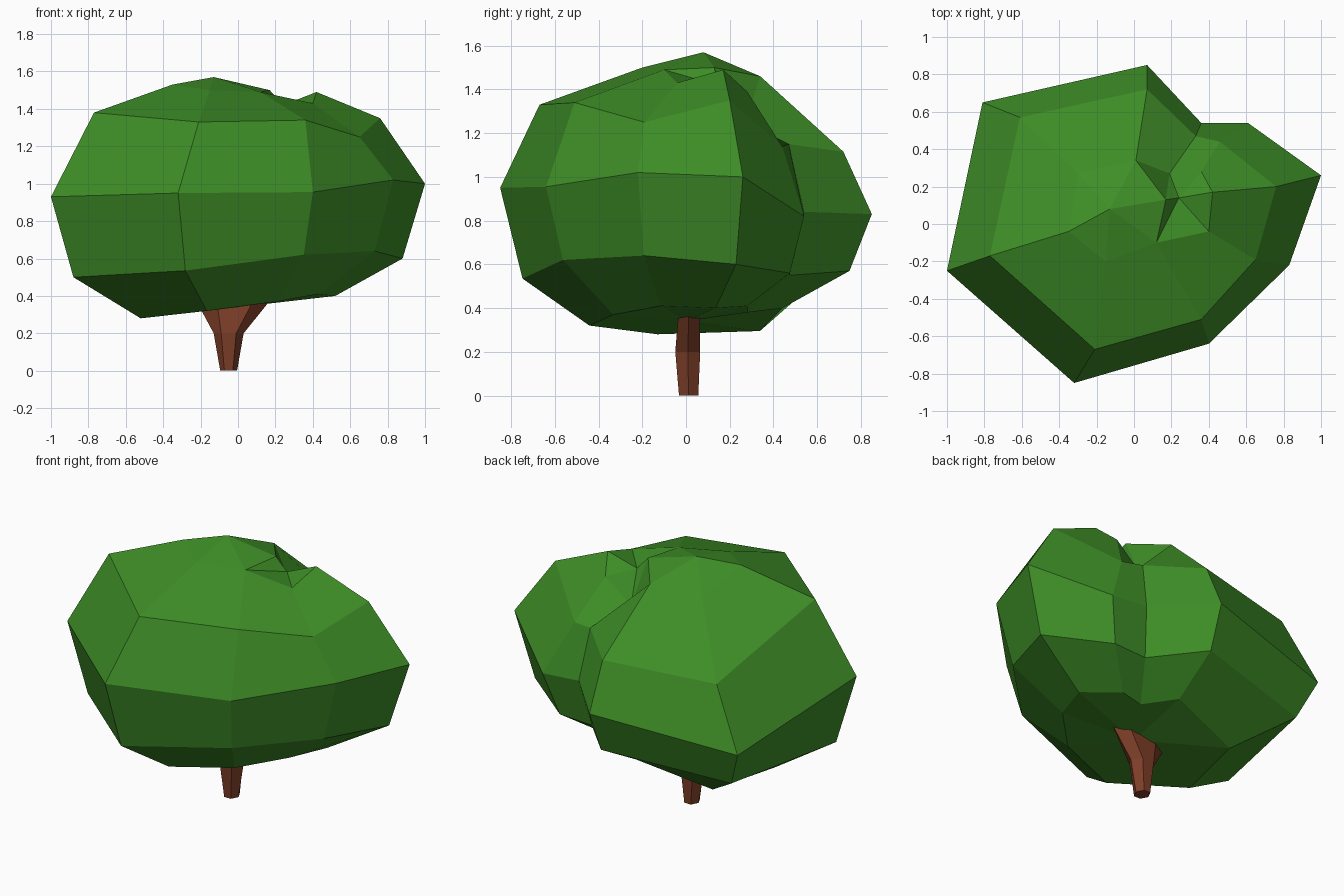
import bpy, bmesh, math

if "Cube" in bpy.data.objects:
    bpy.data.objects.remove(bpy.data.objects["Cube"])


def material(name, rgb):
    m = bpy.data.materials.new(name)
    m.diffuse_color = (*rgb, 1.0)
    m.use_nodes = True
    m.node_tree.nodes["Principled BSDF"].inputs["Base Color"].default_value = m.diffuse_color
    return m


def add_object(name, bm, mat):
    bmesh.ops.recalc_face_normals(bm, faces=bm.faces)
    me = bpy.data.meshes.new(name)
    bm.to_mesh(me)
    bm.free()
    me.materials.append(mat)
    ob = bpy.data.objects.new(name, me)
    bpy.context.collection.objects.link(ob)
    return ob


def loft(bm, rings):
    """Bridge equally sized rings with quads; returns the vertex rings."""
    vr = [[bm.verts.new(p) for p in r] for r in rings]
    for a, b in zip(vr, vr[1:]):
        n = len(a)
        for i in range(n):
            j = (i + 1) % n
            bm.faces.new((a[i], a[j], b[j], b[i]))
    return vr


leaf_green = material("leaf_green", (0.048, 0.27, 0.02))
bark_brown = material("bark_brown", (0.205, 0.048, 0.021))

# Crown outline at its widest, with the notch at the back right
equator = [(-1, -.25, .93), (-.32, -.85, .95), (.40, -.64, .955),
           (.83, -.22, 1.02), (1, .26, 1.0), (.61, .54, .82),
           (.36, .54, .84), (.07, .85, .83), (-.81, .65, .73)]
# Shoulder and top rings
shoulder = [(-.77, -.17, 1.38), (-.21, -.67, 1.33), (.36, -.51, 1.34),
            (.65, -.19, 1.25), (.76, .20, 1.35), (.46, .44, 1.14),
            (.33, .47, 1.15), (.07, .72, 1.115), (-.61, .57, 1.09)]
top = [(-.35, -.04, 1.53), (-.15, -.20, 1.50), (.12, -.10, 1.49),
       (.40, -.04, 1.43), (.42, .17, 1.49), (.36, .28, 1.39),
       (.19, .27, 1.25), (.01, .34, 1.46), (-.30, .27, 1.43)]


# Underside rings: the outline drawn in, at given heights
def shrink(s, heights):
    return [(x * s, y * s, h) for (x, y, _), h in zip(equator, heights)]


lower = shrink(.88, [.50, .535, .62, .64, .60, .56, .55, .57, .50])
bottom = shrink(.52, [.28, .32, .37, .41, .40, .41, .38, .40, .295])

bm = bmesh.new()
rings = loft(bm, [bottom, lower, equator, shoulder, top])
base, c = rings[0], rings[-1]
hub = bm.verts.new((0, 0, .34))
for i in range(9):
    bm.faces.new((base[i], hub, base[(i + 1) % 9]))

# Cap: main peak, ridge and the notch behind it
peak = bm.verts.new((-.13, .08, 1.57))
ridge = bm.verts.new((.17, .13, 1.50))
notch = bm.verts.new((.24, .14, 1.42))
for chain, centre in (((ridge, c[7], c[8], c[0], c[1], c[2], ridge), peak),
                      ((ridge, c[2], c[3], c[4], c[5], c[6], ridge), notch),
                      ((c[6], c[7]), ridge)):
    for a, b in zip(chain, chain[1:]):
        bm.faces.new((a, b, centre))
add_object("foliage", bm, leaf_green)


# Trunk: six-sided, flaring sideways where it meets the foliage
def trunk_ring(cx, cy, rx, ry, z, tilt=0):
    pts = []
    for k in range(6):
        a = math.tau * k / 6
        u = math.cos(a)
        pts.append((cx + rx * u, cy + ry * math.sin(a) / .866, z + tilt * u))
    return pts


bm = bmesh.new()
tr = loft(bm, [trunk_ring(-.05, .012, .045, .044, 0),
               trunk_ring(-.05, .008, .08, .057, .20),
               trunk_ring(-.015, .013, .19, .048, .36, .02)])
bm.faces.new(tr[0])
bm.faces.new(tr[-1])
add_object("trunk", bm, bark_brown)
